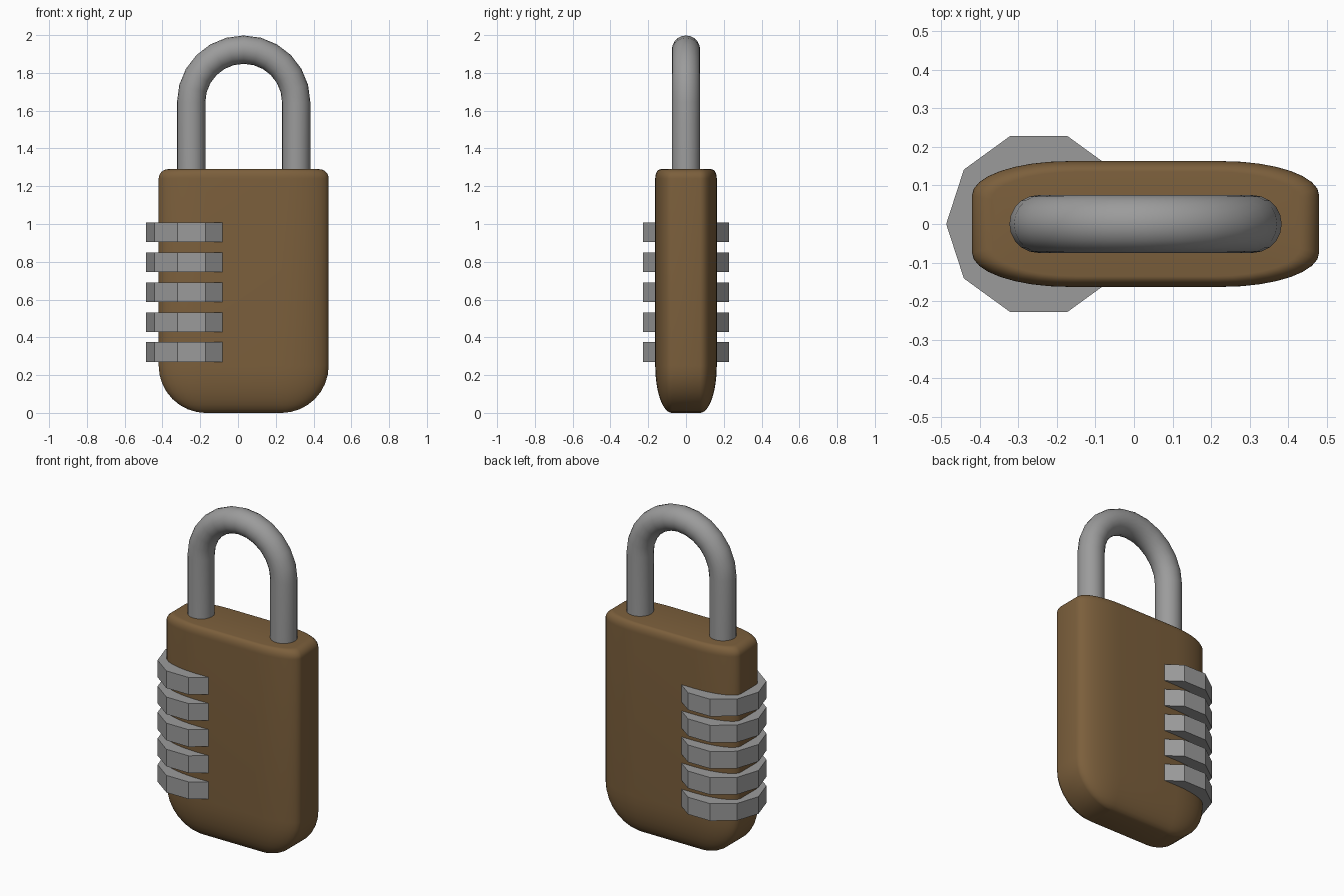
import bpy, bmesh
from math import sin, cos, pi, radians

cube = bpy.data.objects.get("Cube")
if cube:
    bpy.data.objects.remove(cube, do_unlink=True)


def material(name, rgb):
    mat = bpy.data.materials.new(name)
    mat.use_nodes = True
    mat.diffuse_color = (*rgb, 1)
    mat.node_tree.nodes["Principled BSDF"].inputs["Base Color"].default_value = (*rgb, 1)
    return mat


brown = material("brown", (0.2, 0.115, 0.045))
grey = material("grey", (0.33, 0.33, 0.33))


def loft(name, rings, mat, smooth_angle=None):
    """Skin a list of closed rings and cap both ends."""
    bm = bmesh.new()
    loops = [[bm.verts.new(p) for p in ring] for ring in rings]
    n = len(loops[0])
    for a, b in zip(loops, loops[1:]):
        for i in range(n):
            j = (i + 1) % n
            bm.faces.new((a[i], a[j], b[j], b[i]))
    bm.faces.new(loops[0][::-1])
    bm.faces.new(loops[-1])
    bmesh.ops.recalc_face_normals(bm, faces=bm.faces)
    mesh = bpy.data.meshes.new(name)
    bm.to_mesh(mesh)
    bm.free()
    mesh.materials.append(mat)
    obj = bpy.data.objects.new(name, mesh)
    bpy.context.collection.objects.link(obj)
    if smooth_angle:
        bpy.ops.object.select_all(action="DESELECT")
        obj.select_set(True)
        bpy.context.view_layer.objects.active = obj
        bpy.ops.object.shade_smooth_by_angle(angle=radians(smooth_angle))
    return obj


# Body: flat core with elliptical corners, large rounding below, small above
CENTRE, STEPS = 0.03, 8
CORE_X, CORE_Y, ROUND_X, ROUND_Y = 0.2, 0.075, 0.25, 0.088


def section(z, k, inset=0.0):
    ring = []
    for q, (sx, sy) in enumerate([(1, 1), (-1, 1), (-1, -1), (1, -1)]):
        for s in range(STEPS + 1):
            a = (q + s / STEPS) * pi / 2
            x = sx * CORE_X + ROUND_X * k * cos(a)
            y = sy * CORE_Y + ROUND_Y * k * sin(a)
            ring.append((CENTRE + x * (1 - inset * 0.11), y * (1 - inset * 0.17), z))
    return ring


angles = [i / STEPS * pi / 2 for i in range(STEPS + 1)]
bottom = [section(0.25 * (1 - cos(a)), max(sin(a), 0.02)) for a in angles]
top = [section(1.24 + 0.05 * sin(a), 1, 1 - cos(a)) for a in angles]
loft("body", bottom + top, brown, 40)

# Shackle: round bar bent into an arch
SPAN, BAR, SPRING, BEND, SIDES = 0.278, 0.075, 1.645, 12, 20
path = [(-SPAN, 1.2, pi)]
for i in range(BEND + 1):
    a = pi * (1 - i / BEND)
    path.append((SPAN * cos(a), SPRING + SPAN * sin(a), a))
path.append((SPAN, 1.2, 0))
rings = []
for x, z, a in path:
    ring = []
    for s in range(SIDES):
        t = 2 * pi * s / SIDES
        r = BAR * cos(t)
        ring.append((CENTRE + x + r * cos(a), BAR * sin(t), z + r * sin(a)))
    rings.append(ring)
loft("shackle", rings, grey, 40)

# Number dials: five ten-sided discs sticking out of one edge
for i in range(5):
    z = 0.27 + 0.1585 * i
    rings = [[(-0.247 + 0.24 * cos(s * pi / 5), 0.24 * sin(s * pi / 5), h)
              for s in range(10)] for h in (z, z + 0.104)]
    loft(f"dial_{i + 1}", rings, grey)
